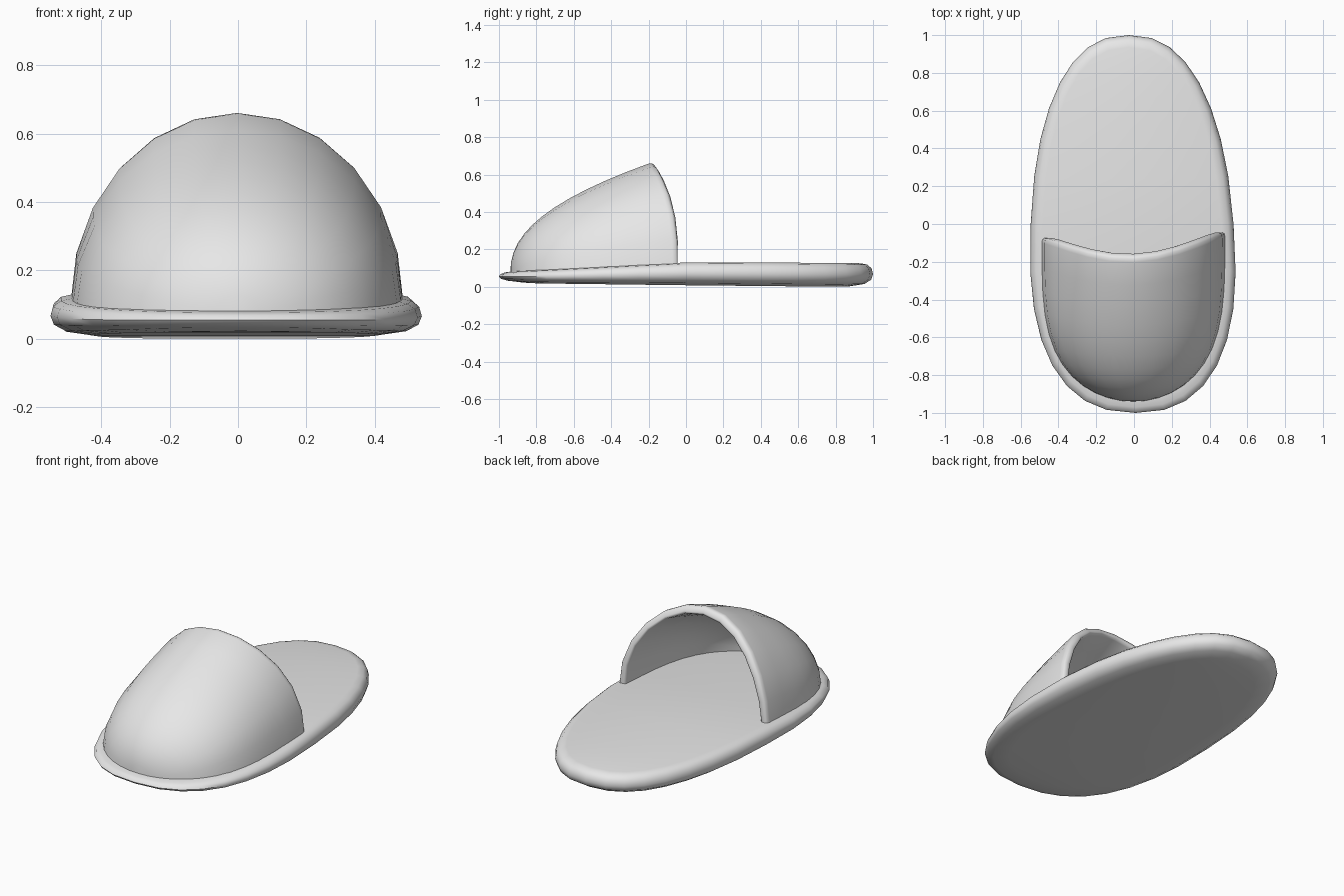
import bpy, bmesh
from math import sin, cos, pi, copysign

if "Cube" in bpy.data.objects:
    bpy.data.objects.remove(bpy.data.objects["Cube"], do_unlink=True)

grey = bpy.data.materials.new("light_grey")
grey.use_nodes = True
grey.diffuse_color = (0.8, 0.8, 0.8, 1)
grey.node_tree.nodes["Principled BSDF"].inputs["Base Color"].default_value = (0.8, 0.8, 0.8, 1)


def interp(table, y):
    """Linear interpolation in a short (y, z) table."""
    for (a, za), (b, zb) in zip(table, table[1:]):
        if y <= b:
            return za + (zb - za) * (max(y, a) - a) / (b - a)
    return table[-1][1]


def sole_top(y):
    return interp([(-1, 0.078), (-0.5, 0.104), (0, 0.13), (0.3, 0.131), (1, 0.125)], y)


def sole_bottom(y):
    return interp([(-1, 0.03), (-0.8, 0.018), (0, 0.008), (0.8, 0), (1, 0.004)], y)


def power(v, p):
    return copysign(abs(v) ** p, v)


def finish(bm, name, angle):
    bmesh.ops.remove_doubles(bm, verts=bm.verts, dist=0.0005)
    bmesh.ops.recalc_face_normals(bm, faces=bm.faces)
    mesh = bpy.data.meshes.new(name)
    bm.to_mesh(mesh)
    bm.free()
    mesh.materials.append(grey)
    obj = bpy.data.objects.new(name, mesh)
    bpy.context.collection.objects.link(obj)
    bpy.ops.object.select_all(action="DESELECT")
    obj.select_set(True)
    bpy.context.view_layer.objects.active = obj
    bpy.ops.object.shade_smooth_by_angle(angle=angle)
    return obj


def bridge(bm, rings, closed):
    count = len(rings[0])
    for a, b in zip(rings, rings[1:]):
        for j in range(count if closed else count - 1):
            k = (j + 1) % count
            bm.faces.new((a[j], a[k], b[k], b[j]))


# Sole: stacked oval rings with a rounded rim, capped by strips across
N = 32


def sole_ring(bm, inset, level):
    ring = []
    for j in range(N):
        a = 2 * pi * j / N
        y = power(cos(a), 2 / 2.4)
        x = power(sin(a), 2 / 2.4) * (0.537 - 0.06 * y)
        x = x * (1 - inset / 0.54) - 0.01 - 0.018 * y
        y *= 1 - inset
        z = sole_bottom(y) + level * (sole_top(y) - sole_bottom(y))
        ring.append(bm.verts.new((x, y, z)))
    return ring


bm = bmesh.new()
levels = [(0.13, 0), (0.045, 0.1), (0.01, 0.28), (0, 0.52), (0.008, 0.78), (0.03, 0.94), (0.065, 1)]
rings = [sole_ring(bm, inset, level) for inset, level in levels]
bridge(bm, rings, True)
for ring in (rings[0], rings[-1]):
    bm.faces.new((ring[0], ring[1], ring[-1]))
    for j in range(1, N // 2 - 1):
        bm.faces.new((ring[j], ring[j + 1], ring[N - j - 1], ring[N - j]))
    bm.faces.new((ring[N // 2 - 1], ring[N // 2], ring[N // 2 + 1]))
finish(bm, "sole", 0.9)

# Upper: arches growing from the toe to the slanted opening, outside then inside
ARCH, STEPS, WALL = 12, 12, 0.045


def arch(bm, u, depth):
    width = (0.487 - depth) * (1 - (1 - u) ** 3.6) ** 0.5
    height = (0.565 - depth) * u ** 0.41
    toe = -0.94 + depth
    verts = []
    for j in range(ARCH + 1):
        a = pi * j / ARCH
        s = max(sin(a), 0)
        rim = -0.06 - 0.12 * s ** 2.5 + 0.015 * cos(a) + 0.03 * s * depth / WALL
        y = toe + (rim - toe) * u
        verts.append(bm.verts.new((width * cos(a) - 0.003, y, sole_top(y) - 0.02 + height * s)))
    return verts


bm = bmesh.new()
stations = [0.97 * (i / STEPS) ** 2.1 for i in range(STEPS + 1)]
path = [(u, 0) for u in stations]
path += [(0.992, 0.003), (1, 0.012), (1, WALL - 0.012), (0.992, WALL - 0.003)]
path += [(u, WALL) for u in reversed(stations)]
bridge(bm, [arch(bm, u, depth) for u, depth in path], False)
bmesh.ops.dissolve_degenerate(bm, dist=0.0001, edges=bm.edges)
finish(bm, "upper", 1.1)
